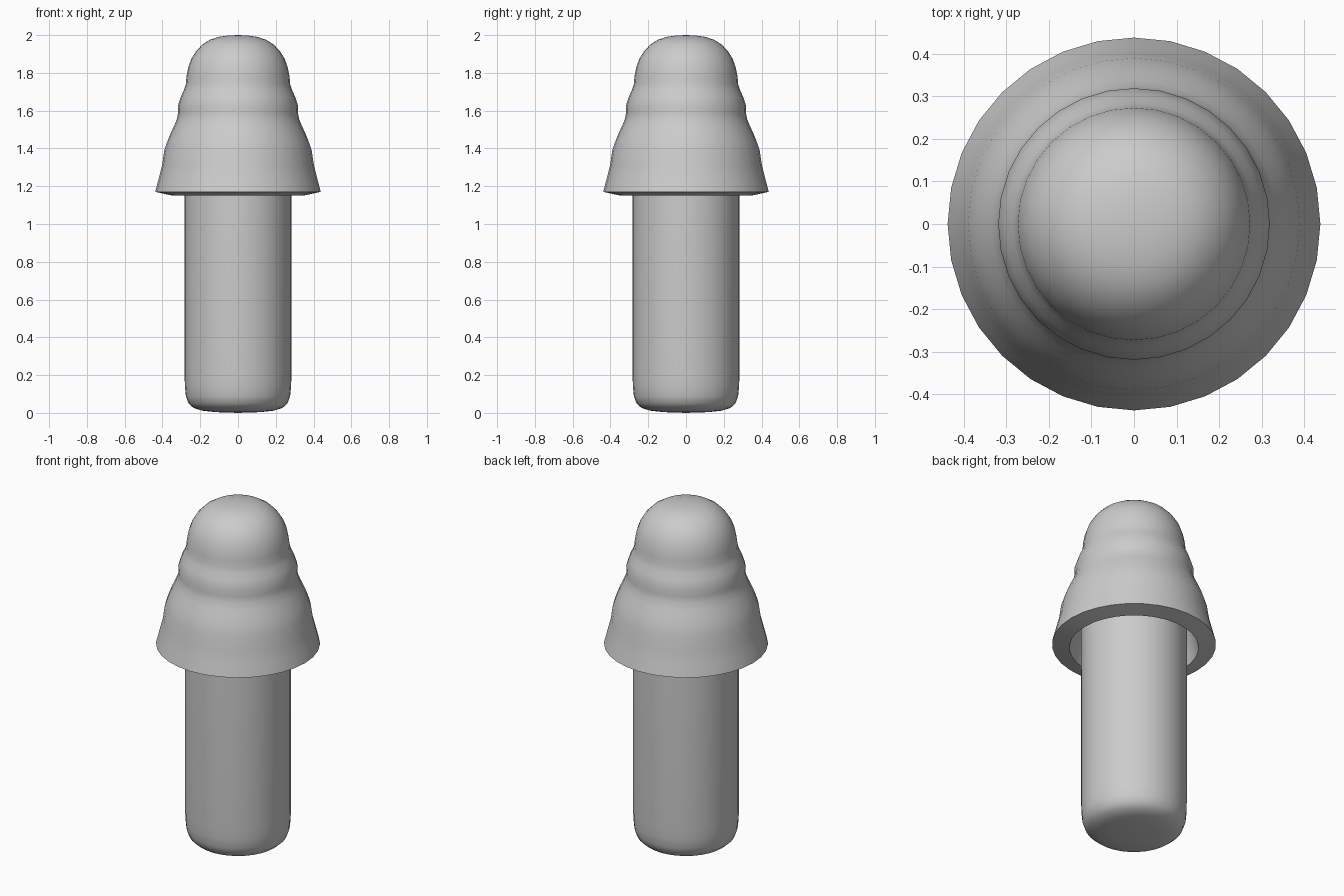
import bpy, bmesh, math

if "Cube" in bpy.data.objects:
    bpy.data.objects.remove(bpy.data.objects["Cube"])

SIDES = 32


def lathe(name, profile):
    """Spin an (r, z) profile, listed bottom to top, around z; r = 0 makes a pole."""
    bm = bmesh.new()
    rings = []
    for r, z in profile:
        if r == 0:
            rings.append([bm.verts.new((0, 0, z))])
        else:
            rings.append([bm.verts.new((r * math.cos(2 * math.pi * i / SIDES),
                                        r * math.sin(2 * math.pi * i / SIDES), z))
                          for i in range(SIDES)])
    for a, b in zip(rings, rings[1:]):
        for i in range(SIDES):
            j = (i + 1) % SIDES
            if len(a) == 1:
                bm.faces.new((a[0], b[j], b[i]))
            elif len(b) == 1:
                bm.faces.new((a[i], a[j], b[0]))
            else:
                bm.faces.new((a[i], a[j], b[j], b[i]))
    mesh = bpy.data.meshes.new(name)
    bm.to_mesh(mesh)
    bm.free()
    obj = bpy.data.objects.new(name, mesh)
    bpy.context.collection.objects.link(obj)
    bpy.ops.object.select_all(action='DESELECT')
    obj.select_set(True)
    bpy.context.view_layer.objects.active = obj
    bpy.ops.object.shade_smooth_by_angle(angle=math.radians(40))
    return obj


# Stem: straight post with the same rounding at both ends
END = [(0, 0), (0.12, 0.004), (0.19, 0.012), (0.235, 0.026),
       (0.262, 0.05), (0.276, 0.088), (0.281, 0.14), (0.283, 0.2)]
STEM_TOP = 1.55
lathe("stem", END + [(r, STEM_TOP - z) for r, z in reversed(END)])

# Cap: rippled bell, thick walled and open below (rim dips towards the inside)
OUTER = [(0.438, 1.17), (0.42, 1.24), (0.402, 1.31), (0.39, 1.39), (0.373, 1.44),
         (0.357, 1.48), (0.338, 1.52), (0.324, 1.555), (0.317, 1.59), (0.319, 1.623),
         (0.302, 1.675), (0.286, 1.71), (0.276, 1.74), (0.273, 1.78), (0.263, 1.83),
         (0.247, 1.875), (0.222, 1.915), (0.189, 1.95), (0.148, 1.976),
         (0.1, 1.991), (0.05, 1.998), (0, 2.0)]
INNER = [(0, 1.9), (0.09, 1.885), (0.15, 1.84), (0.178, 1.74), (0.215, 1.62),
         (0.222, 1.55), (0.265, 1.45), (0.298, 1.36), (0.318, 1.27), (0.345, 1.15)]
lathe("cap", INNER + OUTER)
